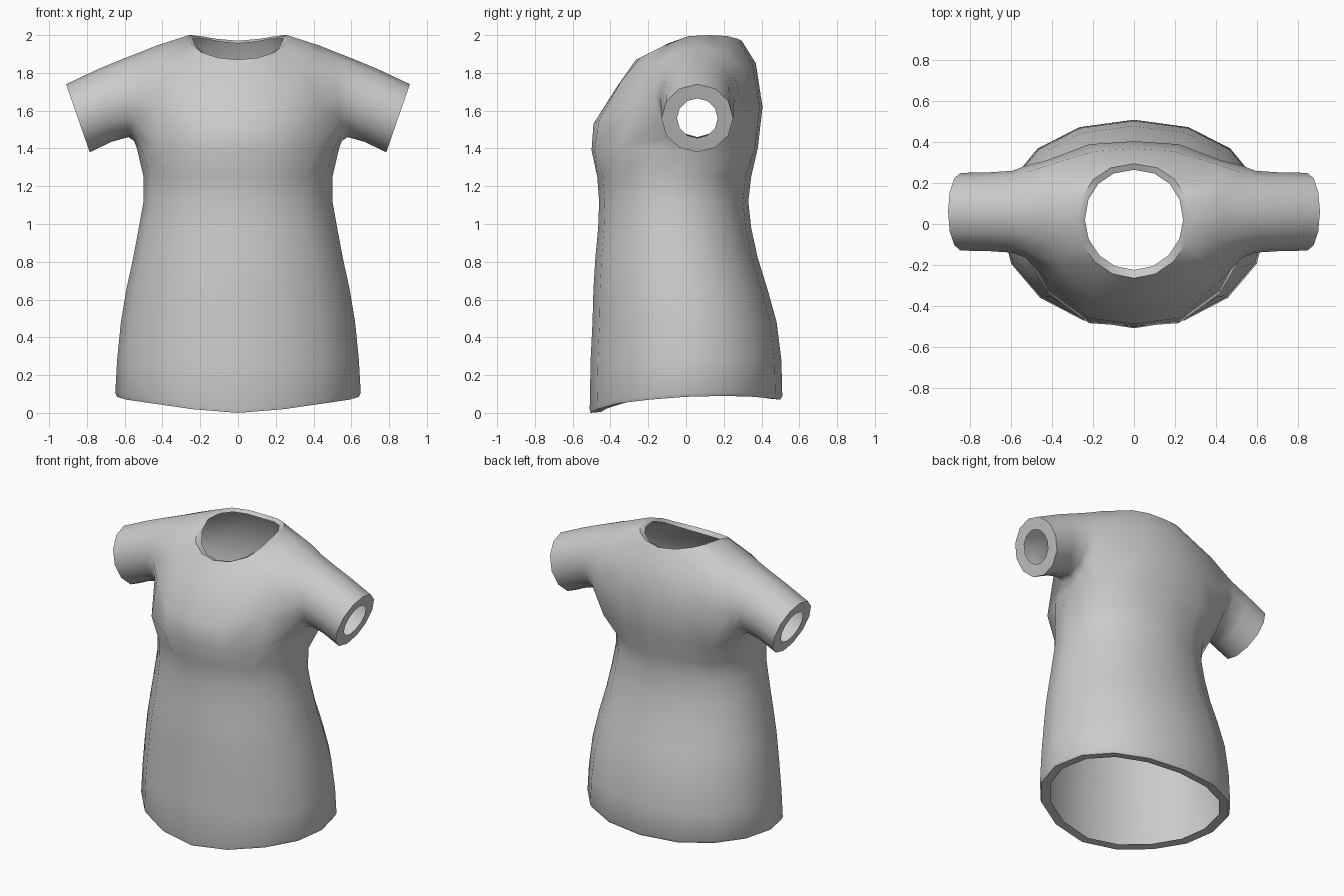
import bpy, bmesh
from math import sin, cos, pi, radians

if "Cube" in bpy.data.objects:
    bpy.data.objects.remove(bpy.data.objects["Cube"])

cloth = bpy.data.materials.new("grey cloth")
cloth.use_nodes = True
cloth.diffuse_color = (0.6, 0.6, 0.6, 1)
cloth.node_tree.nodes["Principled BSDF"].inputs["Base Color"].default_value = (0.6, 0.6, 0.6, 1)

bm = bmesh.new()


def add(points):
    return [bm.verts.new(p) for p in points]


def half_ellipse(width, front, back, heights):
    """Nine points round the left side, front centre to back centre, fuller at the back."""
    mid, depth = (front + back) / 2, (back - front) / 2
    points = []
    for i, z in enumerate(heights):
        s, c = sin(pi * i / 8), -cos(pi * i / 8)
        if 4 < i < 8:
            s, c = s ** 0.93, c ** 0.93
        points.append((width * s if 0 < i < 8 else 0, mid + depth * c, z))
    return points


def bridge(a, b, closed=False):
    n = len(a)
    for i in range(n if closed else n - 1):
        j = (i + 1) % n
        bm.faces.new((a[i], a[j], b[j], b[i]))


# Body, from the turned-in hem to below the arms: width, front, back, height
hem = [0.0, 0.02, 0.05, 0.07, 0.085, 0.09, 0.085, 0.075, 0.07]
rows = [add(half_ellipse(0.58, -0.45, 0.445, [z + 0.005 for z in hem])),
        add(half_ellipse(0.64, -0.505, 0.5, hem)),
        add(half_ellipse(0.65, -0.51, 0.51, [z + 0.02 for z in hem]))]
for w, f, b, z in [(0.64, -0.505, 0.505, 0.28), (0.62, -0.495, 0.48, 0.48),
                   (0.59, -0.49, 0.43, 0.66), (0.555, -0.48, 0.38, 0.82),
                   (0.525, -0.465, 0.345, 0.98), (0.5, -0.46, 0.33, 1.12),
                   (0.5, -0.47, 0.345, 1.25)]:
    rows.append(add(half_ellipse(w, f, b, [z] * 9)))

# Chest row, armhole rows and shoulder row
chest = add([(0, -0.5, 1.39), (0.22, -0.485, 1.39), (0.42, -0.34, 1.4),
             (0.51, -0.15, 1.4), (0.535, 0.02, 1.4), (0.51, 0.19, 1.4),
             (0.41, 0.31, 1.4), (0.22, 0.365, 1.4), (0, 0.38, 1.4)])
front_mid = add([(0, -0.49, 1.53), (0.22, -0.46, 1.55), (0.42, -0.28, 1.63)])
back_mid = add([(0.43, 0.31, 1.63), (0.22, 0.39, 1.62), (0, 0.405, 1.62)])
shoulder = add([(0, -0.37, 1.72), (0.2, -0.34, 1.76), (0.36, -0.21, 1.82),
                (0.42, -0.08, 1.9), (0.43, 0.06, 1.945), (0.43, 0.2, 1.91),
                (0.38, 0.3, 1.83), (0.2, 0.355, 1.83), (0, 0.37, 1.85)])
rows.append(chest)
for lower, upper in zip(rows, rows[1:]):
    bridge(lower, upper)
for low, mid, high in [(chest[:3], front_mid, shoulder[:3]),
                       (chest[6:], back_mid, shoulder[6:])]:
    bridge(low, mid)
    bridge(mid, high)

# Neckline with a lip turned inwards
neck_z = [1.87, 1.88, 1.91, 1.957, 1.995, 2.0, 1.995, 1.98, 1.97]
neck = add(half_ellipse(0.275, -0.265, 0.295, neck_z))
lip = add(half_ellipse(0.24, -0.225, 0.265, [z - 0.015 for z in neck_z]))
bridge(shoulder, neck)
bridge(neck, lip)

# Sleeve from the armhole to the turned-in cuff: bottom x and z, top x and z, half depth
loop = chest[2:7] + [back_mid[0]] + shoulder[6:1:-1] + [front_mid[2]]
for bx, bz, tx, tz, depth in [(0.55, 1.44, 0.51, 1.913, 0.225),
                              (0.58, 1.46, 0.61, 1.874, 0.2),
                              (0.67, 1.435, 0.74, 1.82, 0.193),
                              (0.785, 1.38, 0.91, 1.74, 0.19),
                              (0.811, 1.455, 0.884, 1.665, 0.108)]:
    ring = []
    for i in range(12):
        a = radians(30 * i - 150)
        t = (1 + sin(a)) / 2
        ring.append((bx + (tx - bx) * t, 0.06 + depth * cos(a), bz + (tz - bz) * t))
    ring = add(ring)
    bridge(loop, ring, closed=True)
    loop = ring

mesh = bpy.data.meshes.new("shirt")
bm.to_mesh(mesh)
bm.free()
shirt = bpy.data.objects.new("shirt", mesh)
bpy.context.collection.objects.link(shirt)
mesh.materials.append(cloth)

# Mirror the half and smooth it
mirror = shirt.modifiers.new("mirror", 'MIRROR')
mirror.merge_threshold = 0.002
bpy.ops.object.select_all(action='DESELECT')
shirt.select_set(True)
bpy.context.view_layer.objects.active = shirt
bpy.ops.object.convert(target='MESH')
bpy.ops.object.shade_smooth_by_angle(angle=radians(50))
